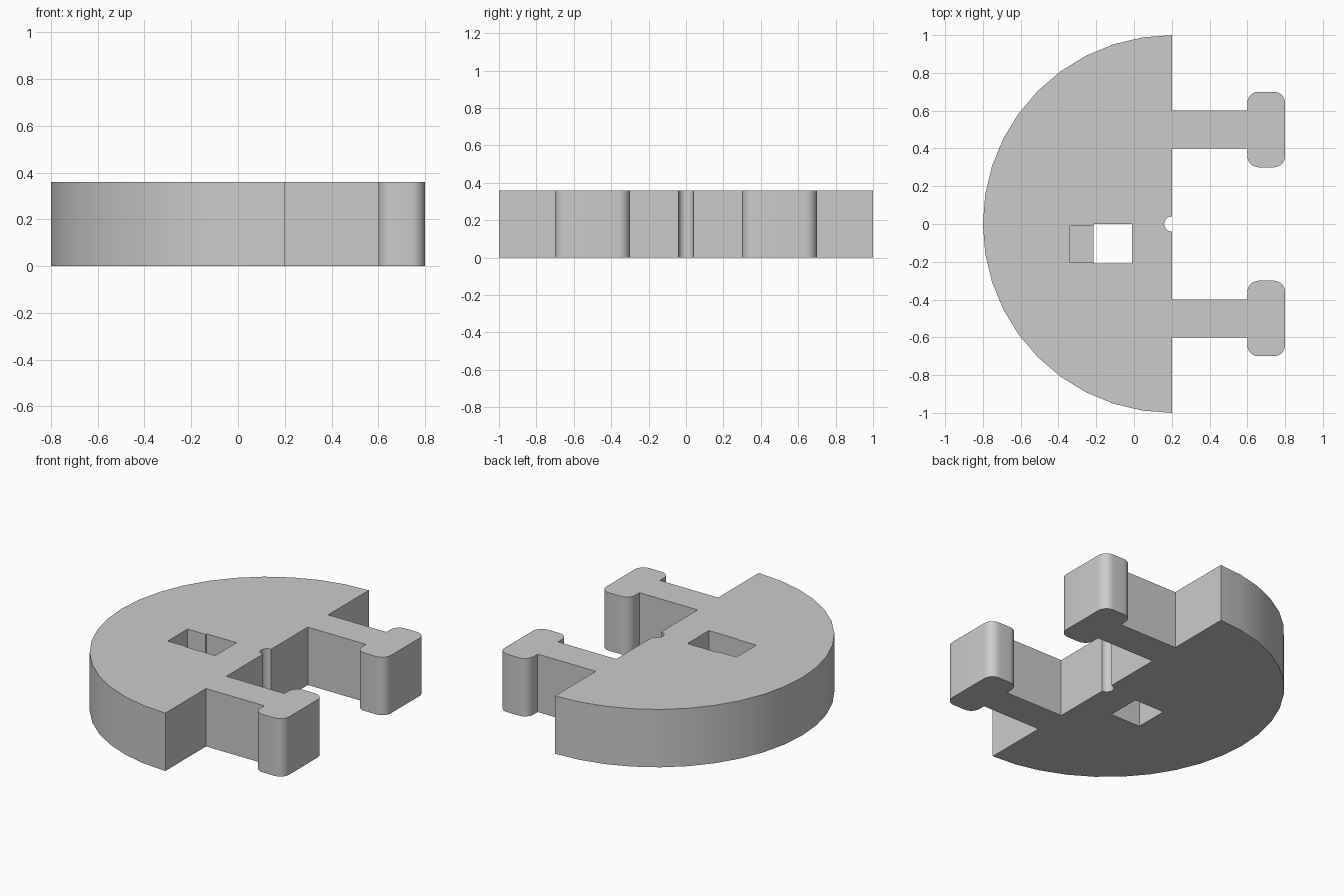
import bpy
import bmesh
from math import sin, cos, pi, radians

if "Cube" in bpy.data.objects:
    bpy.data.objects.remove(bpy.data.objects["Cube"], do_unlink=True)

HEIGHT = 0.36
FLAT_X = 0.2      # straight side of the half disc
CORNER = 0.06     # rounding of the arm heads

grey = bpy.data.materials.new("plain grey")
grey.use_nodes = True
colour = (0.6, 0.6, 0.6, 1)
grey.diffuse_color = colour
grey.node_tree.nodes["Principled BSDF"].inputs["Base Color"].default_value = colour


def arc(cx, cy, radius, start, end, steps):
    """Points along a circular arc, angles in degrees."""
    angles = [radians(start + (end - start) * i / steps) for i in range(steps + 1)]
    return [(cx + radius * cos(a), cy + radius * sin(a)) for a in angles]


def prism(name, outline, bottom, top):
    """Extrude a flat outline into a solid."""
    bm = bmesh.new()
    face = bm.faces.new([bm.verts.new((x, y, bottom)) for x, y in outline])
    moved = bmesh.ops.extrude_face_region(bm, geom=[face], use_keep_orig=True)
    verts = [v for v in moved["geom"] if isinstance(v, bmesh.types.BMVert)]
    bmesh.ops.translate(bm, verts=verts, vec=(0, 0, top - bottom))
    bmesh.ops.recalc_face_normals(bm, faces=bm.faces)
    mesh = bpy.data.meshes.new(name)
    bm.to_mesh(mesh)
    bm.free()
    mesh.materials.append(grey)
    obj = bpy.data.objects.new(name, mesh)
    bpy.context.collection.objects.link(obj)
    return obj


def cut(target, name, x0, x1, y0, y1, bottom, top):
    """Cut a box-shaped opening out of a solid."""
    cutter = prism(name, [(x0, y0), (x1, y0), (x1, y1), (x0, y1)], bottom, top)
    cutter.hide_render = True
    mod = target.modifiers.new(name, "BOOLEAN")
    mod.operation = "DIFFERENCE"
    mod.solver = "EXACT"
    mod.object = cutter
    bpy.context.view_layer.objects.active = target
    bpy.ops.object.modifier_apply(modifier=name)
    bpy.data.objects.remove(cutter, do_unlink=True)


# Back half of the outline: centre notch, T-shaped arm, then the disc rim
near, far = 0.3 + CORNER, 0.7 - CORNER
inner, outer = 0.6 + CORNER, 0.8 - CORNER
half = arc(FLAT_X, 0, 0.04, 180, 90, 8)
half += [(FLAT_X, 0.4), (0.6, 0.4)]
half += arc(inner, near, CORNER, 180, 270, 8)
half += arc(outer, near, CORNER, 270, 360, 8)
half += arc(outer, far, CORNER, 0, 90, 8)
half += arc(inner, far, CORNER, 90, 180, 8)
half += [(0.6, 0.6), (FLAT_X, 0.6)]
half += arc(FLAT_X, 0, 1, 90, 180, 10)

# Mirror it to the front, skipping the two points on the centre line
outline = half + [(x, -y) for x, y in reversed(half[1:-1])]
body = prism("half_disc_with_arms", outline, 0, HEIGHT)

# Square through hole and the shallower pocket beside it
cut(body, "through_hole", -0.215, -0.01, -0.21, 0.0, -0.1, HEIGHT + 0.1)
cut(body, "pocket", -0.34, -0.15, -0.205, -0.01, 0.19, HEIGHT + 0.1)

# Smooth the curved walls, keep the corners sharp
bpy.ops.object.select_all(action="DESELECT")
body.select_set(True)
bpy.context.view_layer.objects.active = body
bpy.ops.object.shade_smooth_by_angle(angle=radians(30))
